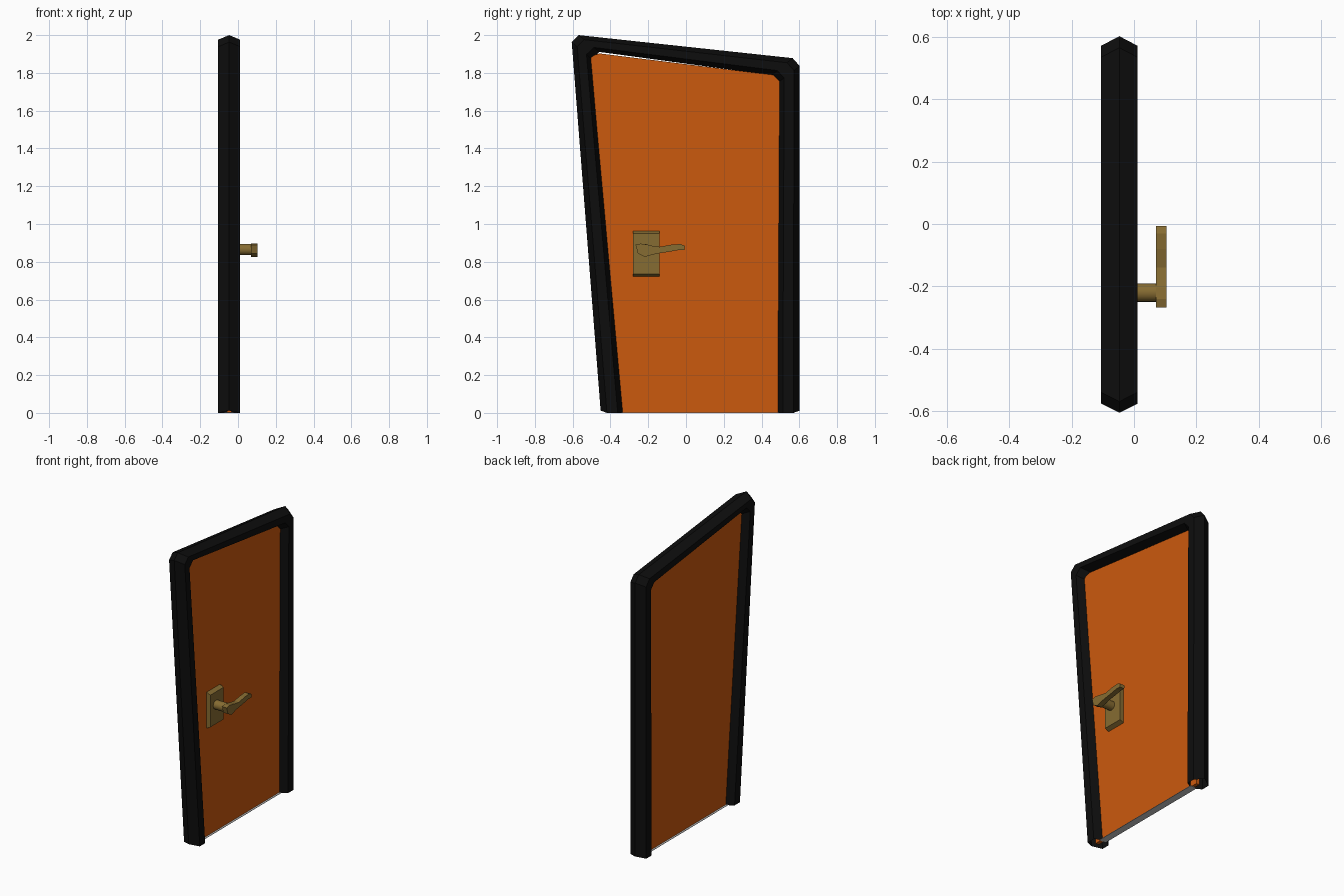
import bpy, bmesh, math
from mathutils import Vector, Matrix

if "Cube" in bpy.data.objects:
    bpy.data.objects.remove(bpy.data.objects["Cube"])

CX = -0.047  # mid-plane of the door in x


def material(name, rgb):
    m = bpy.data.materials.new(name)
    m.diffuse_color = (*rgb, 1)
    m.use_nodes = True
    m.node_tree.nodes["Principled BSDF"].inputs["Base Color"].default_value = m.diffuse_color
    return m


black = material("black_frame", (0.004, 0.004, 0.004))
orange = material("orange_panel", (0.6, 0.1, 0.004))
brass = material("brass", (0.24, 0.15, 0.032))


def finish(bm, name, mat=None):
    bmesh.ops.recalc_face_normals(bm, faces=bm.faces)
    me = bpy.data.meshes.new(name)
    bm.to_mesh(me)
    bm.free()
    ob = bpy.data.objects.new(name, me)
    bpy.context.collection.objects.link(ob)
    if mat:
        me.materials.append(mat)
    return ob


def extrude_yz(name, outline, x0, x1, mat=None):
    """Solid prism from a (y, z) outline between two x positions."""
    bm = bmesh.new()
    face = bm.faces.new([bm.verts.new((x0, y, z)) for y, z in outline])
    ext = bmesh.ops.extrude_face_region(bm, geom=[face])
    moved = [v for v in ext["geom"] if isinstance(v, bmesh.types.BMVert)]
    bmesh.ops.translate(bm, verts=moved, vec=(x1 - x0, 0, 0))
    return finish(bm, name, mat)


# Frame: hexagonal section swept along a skewed arch, open at the feet
outer = [(-0.452, 0.012), (-0.605, 1.963), (-0.569, 2.0),
         (0.565, 1.878), (0.602, 1.836), (0.602, 0.012)]
inner = [(-0.328, 0.0), (-0.498, 1.873), (-0.459, 1.911),
         (0.453, 1.788), (0.489, 1.75), (0.479, 0.0)]
section = [(0, 0), (0.27, 0.058), (0.73, 0.058),
           (1, 0), (0.73, -0.058), (0.27, -0.058)]
bm = bmesh.new()
rings = []
for i, (o, n) in enumerate(zip(outer, inner)):
    ring = []
    for t, dx in section:
        y, z = Vector(o).lerp(Vector(n), t)
        if i in (0, 5) and t > 0:
            z = 0
        ring.append(bm.verts.new((CX + dx, y, z)))
    rings.append(ring)
for a, b in zip(rings, rings[1:]):
    for k in range(6):
        j = (k + 1) % 6
        bm.faces.new((a[k], a[j], b[j], b[k]))
finish(bm, "door_frame", black)

# Thin panel whose sides run inside the hollow frame
panel = [(-0.40, 0.003), (-0.55, 1.87), (-0.459, 1.903),
         (0.453, 1.790), (0.54, 1.77), (0.54, 0.003)]
extrude_yz("door_panel", panel, CX - 0.012, CX + 0.012, orange)

# Grey threshold strip under the panel
extrude_yz("threshold", [(-0.35, 0), (0.50, 0), (0.50, 0.003), (-0.35, 0.003)],
           CX - 0.024, CX + 0.024)

# Handle back plate, front face tapered at top and bottom
plate = extrude_yz("handle_plate", [(-0.28, 0.722), (-0.14, 0.722),
                                    (-0.14, 0.964), (-0.28, 0.964)],
                   CX + 0.01, -0.008, brass)
for v in plate.data.vertices:
    if v.co.x > -0.02:
        v.co.z += 0.014 if v.co.z < 0.8 else -0.014

# Round handle stem
bm = bmesh.new()
bmesh.ops.create_cone(bm, cap_ends=True, segments=16, radius1=0.03, radius2=0.03, depth=0.09,
                      matrix=Matrix.Translation((0.026, -0.22, 0.865))
                      @ Matrix.Rotation(math.pi / 2, 4, "Y"))
finish(bm, "handle_stem", brass)
bpy.context.view_layer.objects.active = bpy.data.objects["handle_stem"]
bpy.data.objects["handle_stem"].select_set(True)
bpy.ops.object.shade_smooth_by_angle()

# Curved lever
lever = [(-0.267, 0.89), (-0.255, 0.845), (-0.22, 0.826), (-0.16, 0.842), (-0.09, 0.853),
         (-0.04, 0.862), (-0.008, 0.862), (-0.006, 0.884), (-0.03, 0.894),
         (-0.08, 0.89), (-0.14, 0.879), (-0.18, 0.866), (-0.205, 0.891), (-0.24, 0.896)]
lever[11] = (-0.18, 0.885)
extrude_yz("handle_lever", lever, 0.07, 0.104, brass)
